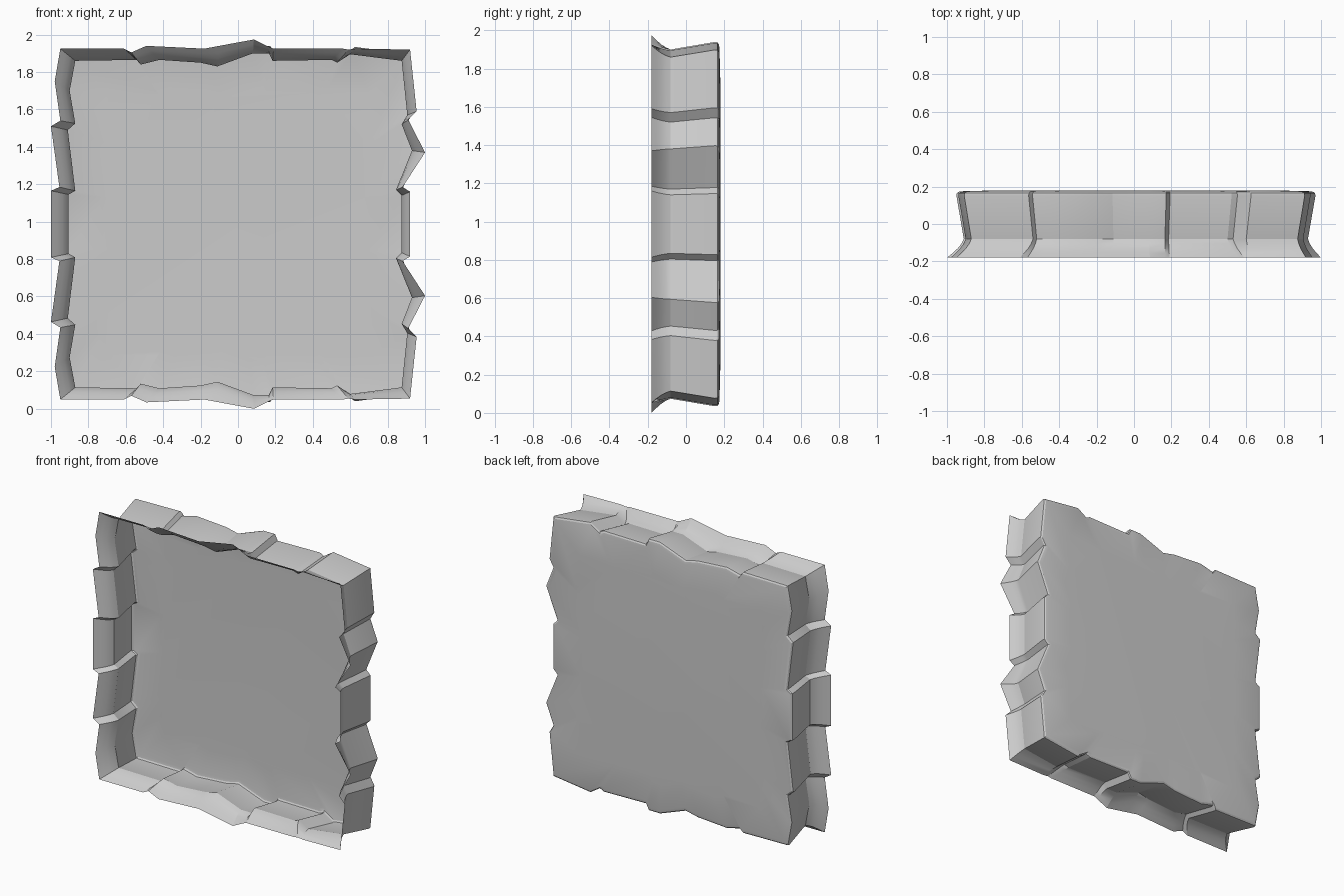
import bpy, bmesh

CZ = 0.987  # height of the horizontal mirror plane

# Upper half outline, left to right: front rim x, z and waist x, z
UPPER = [
    (-1.00, 1.165, -0.905, 1.145), (-0.955, 1.185, -0.87, 1.165),
    (-1.00, 1.51, -0.91, 1.49), (-0.95, 1.54, -0.87, 1.525),
    (-0.98, 1.75, -0.90, 1.70), (-0.95, 1.925, -0.87, 1.86),
    (-0.61, 1.925, -0.54, 1.865), (-0.57, 1.905, -0.52, 1.84),
    (-0.49, 1.94, -0.42, 1.865), (-0.18, 1.925, -0.20, 1.85),
    (-0.10, 1.94, -0.11, 1.83), (0.085, 1.974, 0.08, 1.90),
    (0.165, 1.935, 0.165, 1.90), (0.19, 1.925, 0.185, 1.86),
    (0.56, 1.925, 0.50, 1.865), (0.59, 1.92, 0.53, 1.85),
    (0.63, 1.925, 0.60, 1.895), (0.92, 1.92, 0.875, 1.86),
    (0.955, 1.59, 0.905, 1.57), (0.91, 1.545, 0.875, 1.52),
    (1.00, 1.37, 0.93, 1.38), (0.88, 1.185, 0.845, 1.17),
    (0.92, 1.16, 0.875, 1.14),
]

upper = [(a, b - CZ, c, d - CZ) for a, b, c, d in UPPER]
outline = upper + [(a, -b, c, -d) for a, b, c, d in reversed(upper)]

# Cross-sections front to back: depth y, flare amount, scale about the centre
SECTIONS = [
    (-0.18, 1.0, 1.0), (-0.155, 0.66, 1.0), (-0.13, 0.36, 1.0),
    (-0.105, 0.14, 1.0), (-0.08, 0.0, 1.0), (0.15, 0.0, 1.043),
    (0.165, 0.0, 1.041), (0.172, 0.0, 1.03), (0.175, 0.0, 1.01),
    (0.18, 0.0, 0.80),
]

# Lofted open shell with flared rim and closed back
bm = bmesh.new()
rings = []
for y, t, s in SECTIONS:
    rings.append([bm.verts.new((s * (c + (a - c) * t), y, CZ + s * (d + (b - d) * t)))
                  for a, b, c, d in outline])
n = len(outline)
for r0, r1 in zip(rings, rings[1:]):
    for i in range(n):
        j = (i + 1) % n
        bm.faces.new((r0[i], r0[j], r1[j], r1[i]))
bm.faces.new(rings[-1])
bmesh.ops.recalc_face_normals(bm, faces=bm.faces[:])
back = max(bm.faces, key=lambda f: f.calc_area())
if back.normal.y < 0:
    bmesh.ops.reverse_faces(bm, faces=bm.faces[:])

mesh = bpy.data.meshes.new("rough_tray_shell")
bm.to_mesh(mesh)
bm.free()
shell = bpy.data.objects.new("rough_tray_shell", mesh)
bpy.context.collection.objects.link(shell)

# Smooth the rolled edges, keep the chipped creases sharp
bpy.context.view_layer.objects.active = shell
shell.select_set(True)
bpy.ops.object.shade_smooth_by_angle(angle=0.4)
